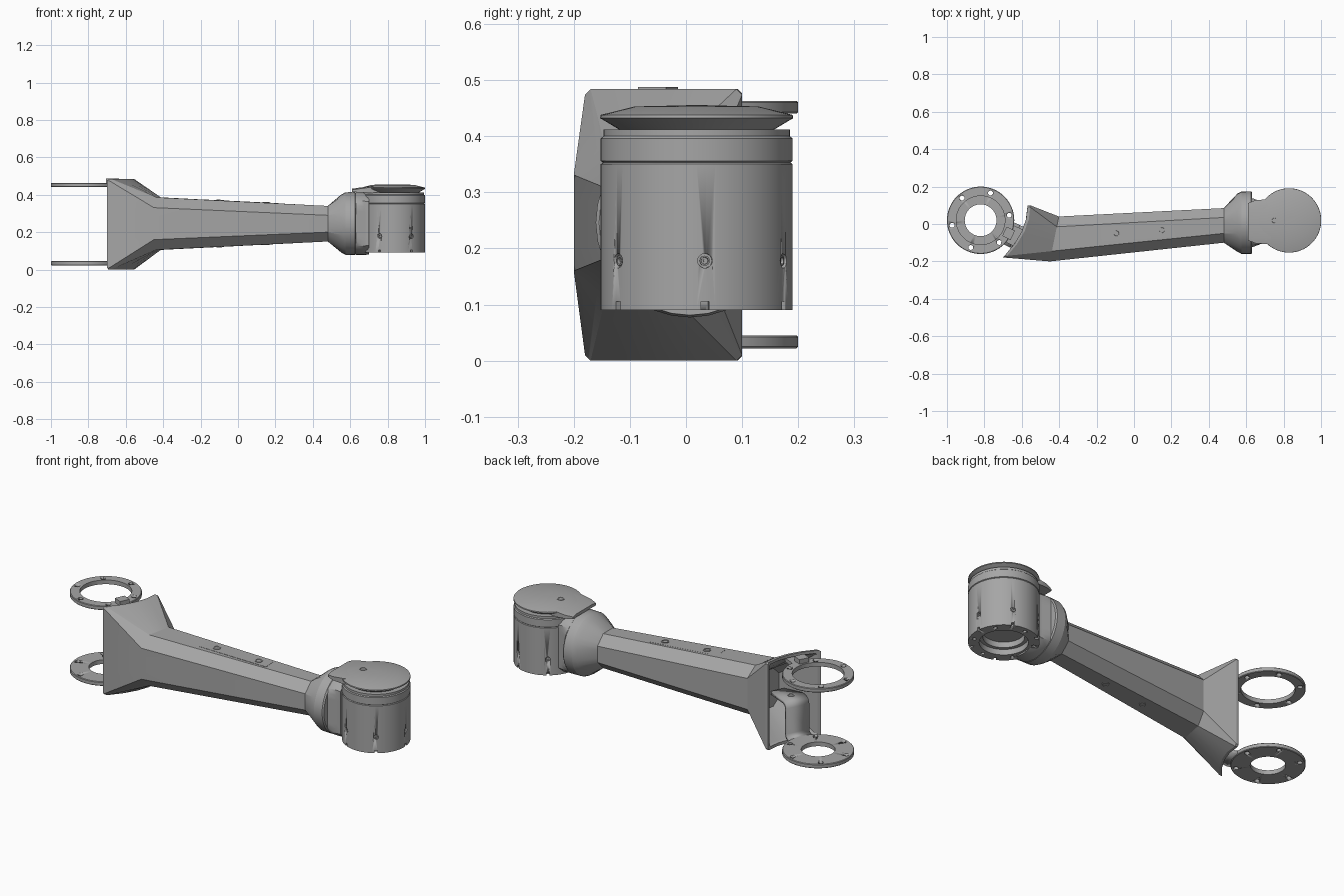
import bpy, bmesh, math
from mathutils import Matrix, Vector

if "Cube" in bpy.data.objects:
    bpy.data.objects.remove(bpy.data.objects["Cube"])

GREY = (0.38, 0.38, 0.38, 1)
metal = bpy.data.materials.new("satin grey")
metal.use_nodes = True
metal.diffuse_color = GREY
metal.node_tree.nodes["Principled BSDF"].inputs["Base Color"].default_value = GREY

RING = Vector((-0.82, 0.02, 0))     # left joint axis
WRIST = Vector((0.829, 0.019, 0))   # right joint axis
TILT = math.radians(-25)            # direction in which the rings meet the flange


def finish(name, bm, angle=30):
    bmesh.ops.recalc_face_normals(bm, faces=bm.faces)
    mesh = bpy.data.meshes.new(name)
    bm.to_mesh(mesh)
    bm.free()
    obj = bpy.data.objects.new(name, mesh)
    bpy.context.collection.objects.link(obj)
    mesh.materials.append(metal)
    bpy.ops.object.select_all(action="DESELECT")
    obj.select_set(True)
    bpy.context.view_layer.objects.active = obj
    bpy.ops.object.shade_smooth_by_angle(angle=math.radians(angle))
    return obj


def skin(name, sections, closed=False, angle=30):
    """Bridge equal-length point loops, capping or closing the ends."""
    bm = bmesh.new()
    loops = [[bm.verts.new(p) for p in s] for s in sections]
    n = len(loops[0])
    pairs = list(zip(loops, loops[1:])) + ([(loops[-1], loops[0])] if closed else [])
    for a, b in pairs:
        for i in range(n):
            j = (i + 1) % n
            bm.faces.new((a[i], a[j], b[j], b[i]))
    if not closed:
        bm.faces.new(loops[0])
        bm.faces.new(loops[-1])
    return finish(name, bm, angle)


def lathe(name, center, profile, closed=False, n=64):
    turn = [2 * math.pi * i / n for i in range(n)]
    return skin(name, [[center + Vector((r * math.cos(t), r * math.sin(t), z)) for t in turn]
                       for r, z in profile], closed)


def add_box(bm, matrix, size):
    bmesh.ops.create_cube(bm, size=1, matrix=matrix @ Matrix.Diagonal((*size, 1)))


def add_rod(bm, matrix, radius, depth):
    bmesh.ops.create_cone(bm, cap_ends=True, segments=20, radius1=radius, radius2=radius,
                          depth=depth, matrix=matrix)


def polar(center, angle, r, z):
    """Frame with its x axis pointing away from a joint axis."""
    return Matrix.Translation(center) @ Matrix.Rotation(angle, 4, "Z") @ Matrix.Translation((r, 0, z))


def cut(obj, bm):
    cutter = finish("cutter", bm)
    cutter.hide_render = True
    mod = obj.modifiers.new("cut", "BOOLEAN")
    mod.operation = "DIFFERENCE"
    mod.object = cutter
    bpy.context.view_layer.objects.active = obj
    bpy.ops.object.modifier_apply(modifier=mod.name)
    bpy.data.objects.remove(cutter)


def screw(name, matrix, radius):
    """Shallow ring with a sunken centre, facing local z."""
    obj = lathe(name, Vector(), [(radius, -0.01), (radius, 0.003), (radius * .7, 0.003),
                                 (radius * .6, -0.004), (radius * .3, -0.004), (radius * .25, 0)], n=20)
    obj.matrix_world = matrix


# Arm shell: chamfered sections running from the hollow flange to the round collar
SIDE = 4


def octagon(y0, y1, z0, z1, c, xfun):
    corners = [(y0 + c, z0), (y1 - c, z0), (y1, z0 + c), (y1, z1 - c),
               (y1 - c, z1), (y0 + c, z1), (y0, z1 - c), (y0, z0 + c)]
    pts = []
    for (ya, za), (yb, zb) in zip(corners, corners[1:] + corners[:1]):
        for k in range(SIDE):
            t = k / SIDE
            y = ya + (yb - ya) * t
            pts.append((xfun(y), y, za + (zb - za) * t))
    return pts


def circle(x, r, limit=1):
    n = 8 * SIDE
    pts = []
    for i in range(n):
        t = math.radians(-112.5) + 2 * math.pi * i / n
        pts.append((x, 0.007 + max(-limit, min(limit, r * math.cos(t))), 0.246 + r * math.sin(t)))
    return pts


def mouth(y):
    t = (y + 0.178) / 0.278
    return -0.70 + 0.13 * t + 0.14 * t * (1 - t)


skin("arm_shell", [
    octagon(-0.14, 0.03, 0.14, 0.35, 0.04, lambda y: -0.47 + 0.2 * (y + 0.14)),
    octagon(-0.16, 0.084, 0.02, 0.464, 0.008, lambda y: mouth(y) + 0.012),
    octagon(-0.164, 0.086, 0.016, 0.468, 0.008, mouth),
    octagon(-0.178, 0.10, 0.0, 0.484, 0.008, mouth),
    octagon(-0.18, 0.10, 0.0, 0.484, 0.01, lambda y: mouth(y) + 0.015),
    octagon(-0.20, 0.04, 0.105, 0.386, 0.055, lambda y: -0.45 + 0.2 * (y + 0.2)),
    octagon(-0.10, 0.085, 0.15, 0.34, 0.05, lambda y: 0.48),
    circle(0.552, 0.155), circle(0.575, 0.167), circle(0.625, 0.168), circle(0.632, 0.162),
], angle=20)

# Neck between collar and wrist housing
skin("wrist_neck", [circle(0.60, 0.16, 0.13), circle(0.635, 0.168, 0.13),
                    circle(0.675, 0.169, 0.115), circle(0.70, 0.165, 0.115)])

# Wrist housing with recessed underside, side holes and rim notches
housing = lathe("wrist_housing", WRIST, [
    (0.02, 0.15), (0.10, 0.15), (0.10, 0.12), (0.118, 0.12), (0.118, 0.09), (0.171, 0.09),
    (0.171, 0.350), (0.167, 0.353), (0.171, 0.356), (0.171, 0.396), (0.166, 0.40),
    (0.166, 0.412), (0.02, 0.412)])
holes = bmesh.new()
for k in range(6):
    a = math.radians(5 + 60 * k)
    sideways = Matrix.Rotation(math.pi / 2, 4, "Y")
    add_rod(holes, polar(WRIST, a, 0.171, 0.178) @ sideways, 0.013, 0.016)
    add_box(holes, polar(WRIST, a, 0.168, 0.095), (0.03, 0.014, 0.02))
    add_rod(holes, polar(WRIST, a + 0.5, 0.145, 0.09), 0.009, 0.02)
cut(housing, holes)
for k in range(6):
    a = math.radians(5 + 60 * k)
    screw("housing_screw", polar(WRIST, a, 0.165, 0.178) @ Matrix.Rotation(math.pi / 2, 4, "Y"), 0.009)

# Domed lid with a tab reaching over the neck
lathe("wrist_lid", WRIST, [(0.02, 0.41), (0.135, 0.41), (0.165, 0.428), (0.172, 0.432),
                           (0.171, 0.438), (0.11, 0.453), (0.02, 0.455)])
tab = [(0.61, 0.10, 0.415, 0.432), (0.65, 0.115, 0.412, 0.438),
       (0.71, 0.12, 0.41, 0.446), (0.78, 0.11, 0.412, 0.452)]
skin("lid_tab", [[(x, 0.012 - w, lo), (x, 0.012 + w, lo), (x, 0.012 + w, hi - 0.006),
                  (x, 0.012 + w * .7, hi), (x, 0.012 - w * .7, hi), (x, 0.012 - w, hi - 0.006)]
                 for x, w, lo, hi in tab])
screw("lid_screw", Matrix.Translation((0.75, 0.019, 0.453)), 0.019)

# Mounting rings on the left joint
for name, inner, low in (("upper_ring", 0.13, 0.44), ("lower_ring", 0.085, 0.022)):
    high = low + 0.023
    ring = lathe(name, RING, [(inner, low), (0.177, low), (0.18, low + 0.003),
                              (0.18, high - 0.003), (0.177, high), (inner, high)], closed=True)
    holes = bmesh.new()
    for k in range(6):
        add_rod(holes, polar(RING, math.radians(10 + 60 * k), 0.155, low + 0.012), 0.013, 0.06)
    cut(ring, holes)

# Upper ring link and locating block
link = bmesh.new()
add_box(link, polar(RING, TILT, 0.208, 0.451), (0.076, 0.10, 0.02))
add_box(link, polar(RING, TILT, 0.165, 0.471), (0.05, 0.055, 0.033))
finish("upper_ring_link", link)

# Lower bracket rising from the ring into the flange
path = [(0.15, 0.034), (0.185, 0.034), (0.203, 0.042), (0.21, 0.06),
        (0.21, 0.20), (0.217, 0.218), (0.235, 0.225), (0.36, 0.225)]
bm = bmesh.new()
rows = [[bm.verts.new(polar(RING, TILT, r, z) @ Vector((0, s * 0.065, 0))) for s in (-1, 1)]
        for r, z in path]
for a, b in zip(rows, rows[1:]):
    bm.faces.new((a[0], a[1], b[1], b[0]))
bracket = finish("lower_bracket", bm, 40)
solid = bracket.modifiers.new("thickness", "SOLIDIFY")
solid.thickness = 0.018
solid.offset = 0
screw("bracket_screw", polar(RING, TILT, 0.27, 0.234), 0.018)

# Service panel and screws on the arm, repeated underneath
slope = math.radians(2.8)
for top in (1, -1):
    z = 0.246 + top * 0.1155
    frame = (Matrix.Translation((0.02, -0.042, z)) @ Matrix.Rotation(math.radians(4), 4, "Z")
             @ Matrix.Rotation(top * slope, 4, "Y"))
    if top == 1:
        panel = bmesh.new()
        add_box(panel, frame, (0.39, 0.075, 0.006))
        finish("service_panel", panel)
    for x in (-0.115, 0.13):
        flip = Matrix.Rotation(0 if top == 1 else math.pi, 4, "X")
        screw("arm_screw", frame @ Matrix.Translation((x, 0, top * 0.003)) @ flip, 0.02)
